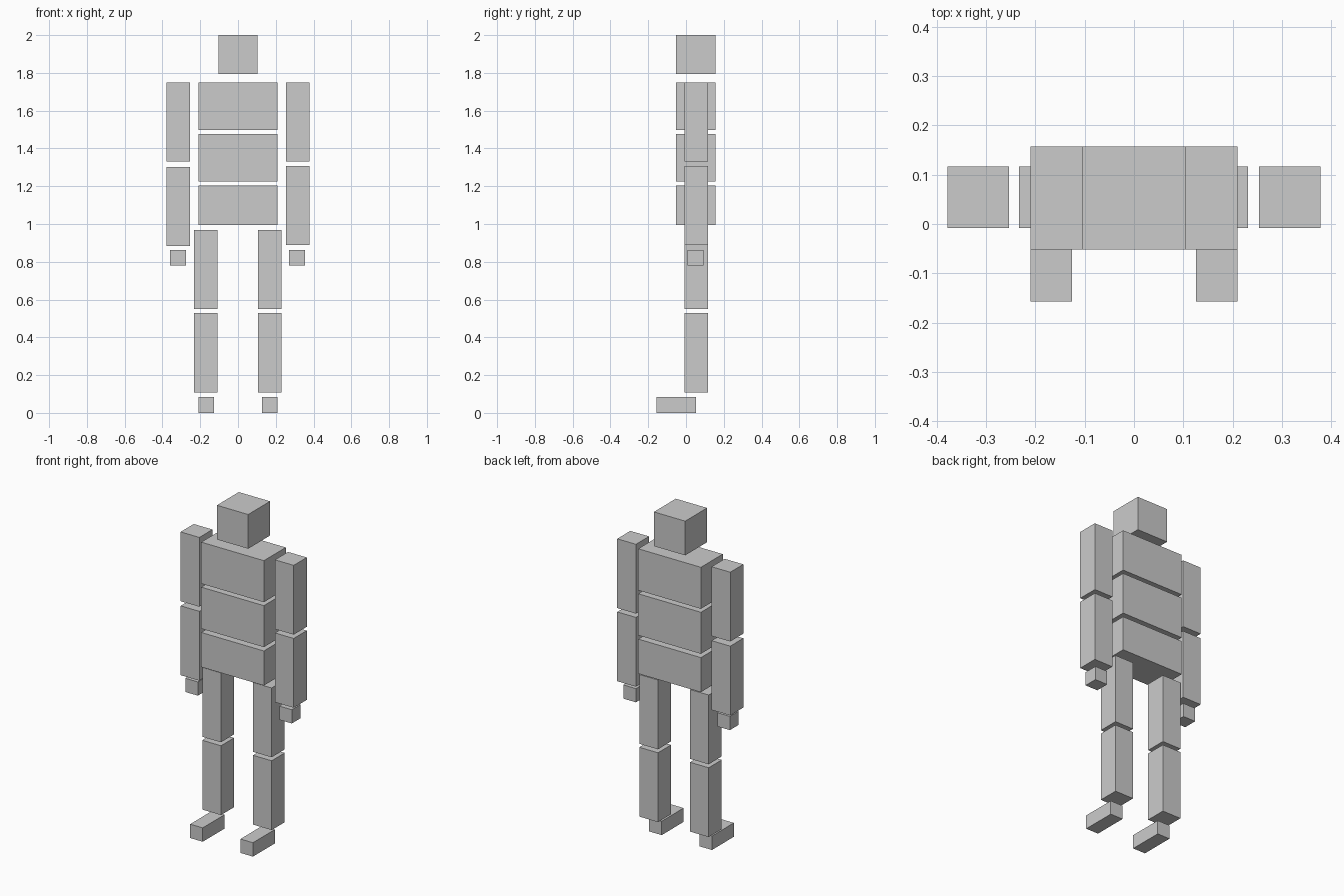
import bpy

if "Cube" in bpy.data.objects:
    bpy.data.objects.remove(bpy.data.objects["Cube"])


def box(name, x, y, z):
    """Box from (min, max) ranges on each axis."""
    bpy.ops.mesh.primitive_cube_add(size=1, location=[(a + b) / 2 for a, b in (x, y, z)])
    ob = bpy.context.object
    ob.name = name
    ob.scale = [b - a for a, b in (x, y, z)]
    bpy.ops.object.transform_apply(location=False, rotation=False, scale=True)
    return ob


def span(centre, size):
    return (centre - size / 2, centre + size / 2)


BODY_Y = (-0.052, 0.157)
LIMB_Y = span(0.0545, 0.125)
LIMB_W = 0.125

# Head and three torso blocks
box("head", span(0, 0.209), BODY_Y, (1.793, 2.0))
for name, z in (("chest", (1.498, 1.749)),
                ("abdomen", (1.226, 1.477)),
                ("pelvis", (0.994, 1.203))):
    box(name, span(0, 0.419), BODY_Y, z)

# Limbs, slightly different on each side
for side, s, leg_x, hand_x, drop in (("left", -1, -0.171, -0.317, 0.005),
                                     ("right", 1, 0.168, 0.312, 0.0)):
    # Arm
    arm_x = span(s * 0.3155, LIMB_W)
    box(side + "_upper_arm", arm_x, LIMB_Y, (1.33, 1.749))
    box(side + "_forearm", arm_x, LIMB_Y, (0.888 - drop, 1.307 - drop))
    box(side + "_hand", span(hand_x, 0.084), span(0.051, 0.084), (0.78, 0.863))
    # Leg
    box(side + "_thigh", span(leg_x, LIMB_W), LIMB_Y, (0.549, 0.968))
    box(side + "_shin", span(leg_x, LIMB_W), LIMB_Y, (0.109, 0.528))
    box(side + "_foot", span(s * 0.168, 0.084), (-0.157, 0.052), (0.0, 0.084))
